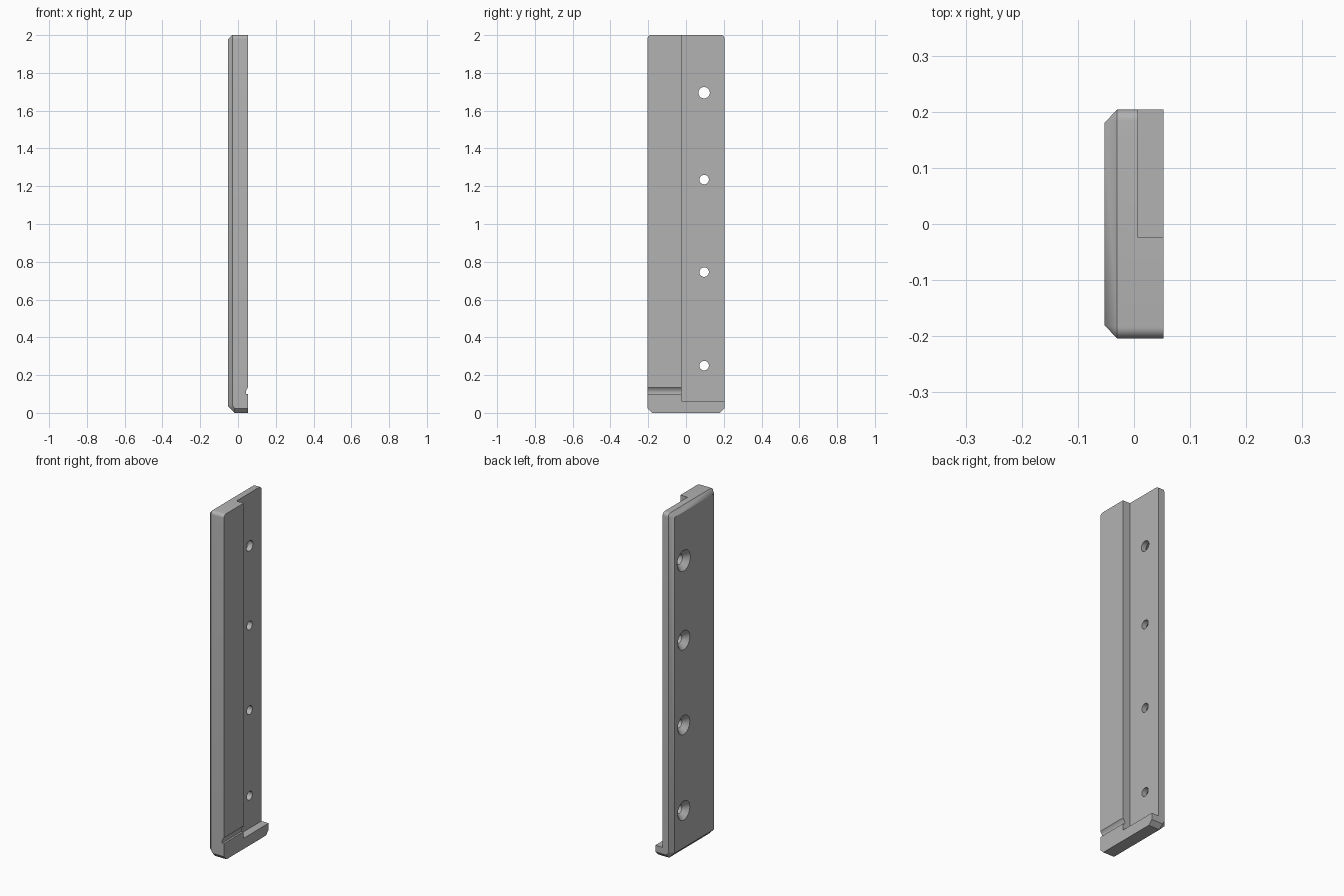
import bpy, bmesh, math
from mathutils import Matrix

cube = bpy.data.objects.get("Cube")
if cube:
    bpy.data.objects.remove(cube, do_unlink=True)

grey = bpy.data.materials.new("plain grey")
grey.use_nodes = True
grey.diffuse_color = (0.45, 0.45, 0.45, 1)
grey.node_tree.nodes["Principled BSDF"].inputs["Base Color"].default_value = (0.45, 0.45, 0.45, 1)


def loft(name, rings):
    """Skin a stack of equal-length rings and cap both ends."""
    bm = bmesh.new()
    loops = [[bm.verts.new(p) for p in ring] for ring in rings]
    n = len(loops[0])
    for a, b in zip(loops, loops[1:]):
        for i in range(n):
            j = (i + 1) % n
            bm.faces.new((a[i], a[j], b[j], b[i]))
    bm.faces.new(loops[0])
    bm.faces.new(loops[-1])
    bmesh.ops.remove_doubles(bm, verts=bm.verts, dist=1e-5)
    bmesh.ops.recalc_face_normals(bm, faces=bm.faces)
    mesh = bpy.data.meshes.new(name)
    bm.to_mesh(mesh)
    bm.free()
    mesh.materials.append(grey)
    obj = bpy.data.objects.new(name, mesh)
    bpy.context.collection.objects.link(obj)
    return obj


# Plate outline: rounded top corners, chamfered bottom corners
HALF, R = 0.204, 0.02
side = [(HALF - R + R * math.sin(t), 2 - R + R * math.cos(t))
        for t in (i * math.pi / 12 for i in range(7))]
side += [(HALF, 0.042), (HALF, 0.024), (HALF - 0.024, 0)]
outline = side + [(-y, z) for y, z in reversed(side)]

# Plate body with a bevelled outer face
back = [(0.053, y, z) for y, z in outline]
shoulder = [(-0.03 if z > 0.04 else -0.018, y, z) for y, z in outline]
face = [(-0.053, max(-0.18, min(0.18, y)), max(0.035, min(1.977, z))) for y, z in outline]
plate = loft("plate", [back, shoulder, face])

cutters = []


def prism(name, profile, y0, y1):
    cutters.append(loft(name, [[(x, y, z) for x, z in profile] for y in (y0, y1)]))


# Long rebate above the foot ledge
prism("rebate_cutter", [(0.007, 0.062), (0.1, 0.062), (0.1, 2.1), (0.007, 2.1)], -0.024, 0.3)

# Relief groove across the raised rail
prism("groove_cutter", [(0.07, 0.1), (0.042, 0.1), (0.041, 0.108), (0.043, 0.118),
                        (0.047, 0.126), (0.053, 0.134), (0.07, 0.134)], -0.3, -0.02)

# Countersunk screw holes
for z, r in ((1.695, 0.03), (1.235, 0.025), (0.745, 0.025), (0.25, 0.025)):
    rings = []
    for x, rad in ((-0.06, r + 0.037), (-0.023, r), (0.08, r)):
        rings.append([(x, 0.096 + rad * math.cos(a), z + rad * math.sin(a))
                      for a in (k * math.tau / 40 for k in range(40))])
    cutters.append(loft("hole_cutter", rings))

# Cut everything, bake the result and discard the cutters
for c in cutters:
    c.hide_render = True
    mod = plate.modifiers.new(c.name, "BOOLEAN")
    mod.operation, mod.solver, mod.object = "DIFFERENCE", "EXACT", c
bpy.context.view_layer.update()
graph = bpy.context.evaluated_depsgraph_get()
baked = bpy.data.meshes.new_from_object(plate.evaluated_get(graph))
plate.modifiers.clear()
plate.data = baked
for c in cutters:
    bpy.data.objects.remove(c, do_unlink=True)

bpy.ops.object.select_all(action="DESELECT")
plate.select_set(True)
bpy.context.view_layer.objects.active = plate
bpy.ops.object.shade_smooth_by_angle(angle=math.radians(25))
